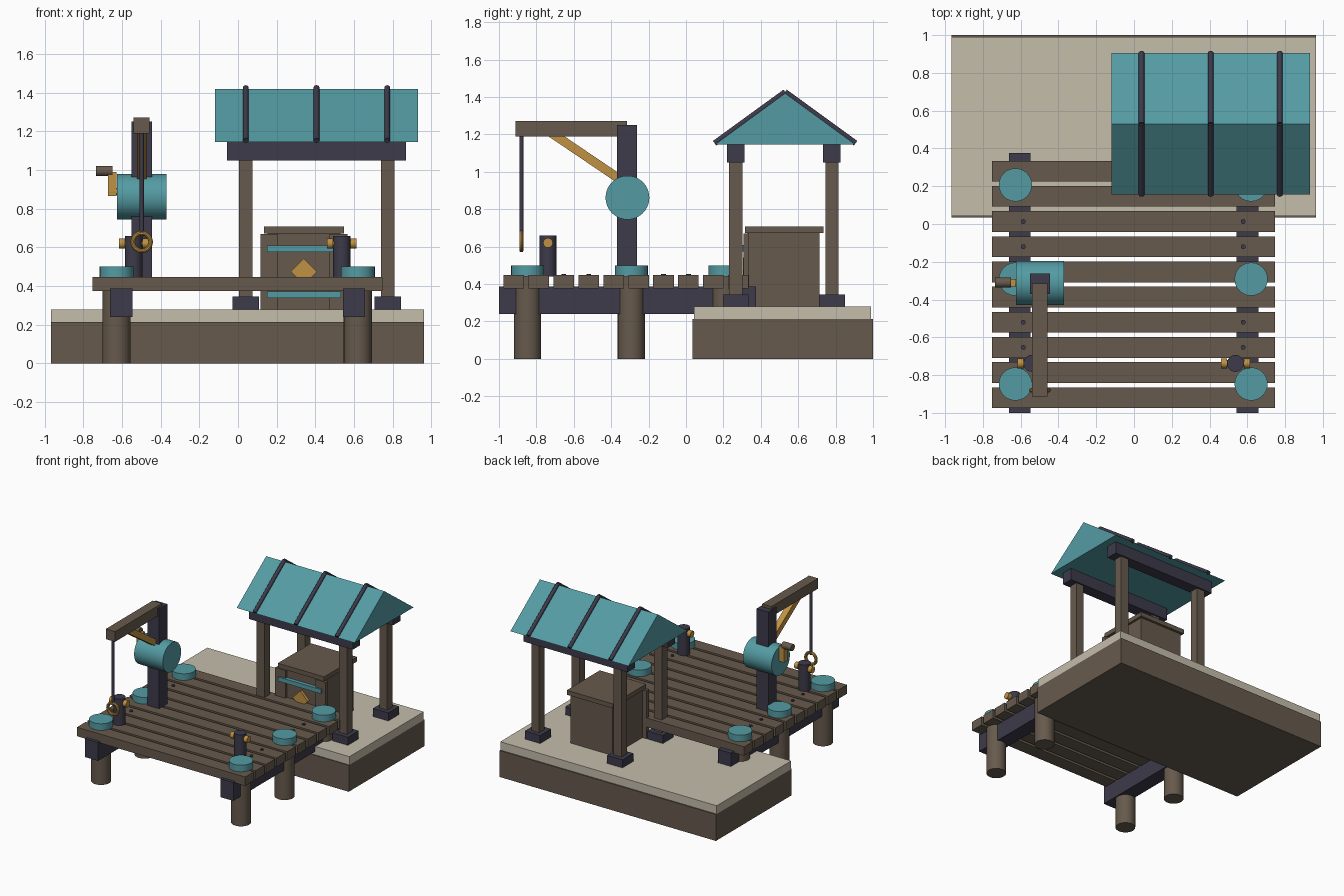
import bpy, math
from mathutils import Vector

if "Cube" in bpy.data.objects:
    bpy.data.objects.remove(bpy.data.objects["Cube"])


def material(name, rgb):
    m = bpy.data.materials.new(name)
    m.diffuse_color = (*rgb, 1)
    m.use_nodes = True
    m.node_tree.nodes["Principled BSDF"].inputs["Base Color"].default_value = m.diffuse_color
    return m


WOOD = material("brown wood", (0.135, 0.102, 0.074))
IRON = material("dark iron", (0.046, 0.043, 0.068))
TEAL = material("teal paint", (0.088, 0.33, 0.365))
GOLD = material("gold brass", (0.52, 0.285, 0.055))
STONE = material("pale stone", (0.56, 0.51, 0.41))


def finish(name, mat, smooth=False):
    o = bpy.context.object
    o.name = name
    o.data.materials.append(mat)
    if smooth:
        bpy.ops.object.shade_smooth_by_angle(angle=math.radians(35))
    return o


def box(name, mat, x, y, z):
    """Box from (min, max) pairs."""
    bpy.ops.mesh.primitive_cube_add(size=1, location=[sum(p) / 2 for p in (x, y, z)])
    bpy.context.object.scale = [p[1] - p[0] for p in (x, y, z)]
    bpy.ops.object.transform_apply(location=False, rotation=False, scale=True)
    return finish(name, mat)


def rod(name, mat, a, b, r, sides=24):
    """Cylinder between two points."""
    a, b = Vector(a), Vector(b)
    d = b - a
    bpy.ops.mesh.primitive_cylinder_add(vertices=sides, radius=r, depth=d.length, location=(a + b) / 2,
                                        rotation=d.to_track_quat('Z', 'Y').to_euler())
    return finish(name, mat, True)


def around(c, half):
    return (c - half, c + half)


# Quay block with stone paving
box("quay_base", WOOD, (-0.967, 0.963), (0.035, 1.0), (0, 0.213))
box("quay_paving", STONE, (-0.967, 0.963), (0.043, 0.99), (0.213, 0.28))

# Jetty deck: planks with bolts, bearers, piles with caps
for i in range(10):
    y = -0.92 + i * 0.1333
    box("deck_plank", WOOD, (-0.753, 0.747), around(y, 0.055), (0.375, 0.447))
    if i in (2, 3, 6, 7):
        for x in (-0.586, 0.578):
            rod("deck_bolt", IRON, (x, y, 0.44), (x, y, 0.455), 0.013, 10)
for x in (-0.605, 0.6):
    box("deck_bearer", IRON, around(x, 0.058), (-1.0, 0.375), (0.24, 0.388))
for x in (-0.628, 0.62):
    for y in (-0.847, -0.292, 0.207):
        rod("pile", WOOD, (x, y, 0), (x, y, 0.45), 0.073)
        rod("pile_cap", TEAL, (x, y, 0.44), (x, y, 0.5), 0.088)

# Mooring posts with brass cross pins
for x in (-0.54, 0.537):
    y, z = -0.738, 0.62
    rod("mooring_post", IRON, (x, y, 0.44), (x, y, 0.66), 0.045)
    rod("mooring_pin", GOLD, (x - 0.07, y, z), (x + 0.07, y, z), 0.017, 16)
    for s in (-1, 1):
        rod("mooring_knob", GOLD, (x + s * 0.045, y, z), (x + s * 0.076, y, z), 0.026, 16)

# Crane
box("crane_post", IRON, (-0.55, -0.445), (-0.37, -0.263), (0.44, 1.25))
box("crane_arm", WOOD, (-0.54, -0.458), (-0.912, -0.315), (1.19, 1.272))
brace = box("crane_brace", GOLD, around(-0.498, 0.024), around(-0.535, 0.25), around(1.083, 0.024))
brace.rotation_euler.x = -math.atan2(0.25, 0.37)
rod("winch_drum", TEAL, (-0.625, -0.313, 0.862), (-0.37, -0.313, 0.862), 0.117, 40)
rod("crank_axle", GOLD, (-0.67, -0.313, 0.89), (-0.615, -0.313, 0.89), 0.018, 16)
box("crank_arm", GOLD, (-0.672, -0.628), around(-0.31, 0.02), (0.865, 0.99))
rod("crank_handle", WOOD, (-0.735, -0.31, 0.995), (-0.65, -0.31, 0.995), 0.027, 16)
rod("crane_rope", IRON, (-0.498, -0.88, 0.66), (-0.498, -0.88, 1.2), 0.011, 12)
bpy.ops.mesh.primitive_torus_add(location=(-0.498, -0.88, 0.628), rotation=(math.pi / 2, 0, 0),
                                 major_radius=0.046, minor_radius=0.012,
                                 major_segments=28, minor_segments=10)
finish("hook_ring", GOLD, True)

# Shelter frame
for y in (0.266, 0.78):
    for x in (0.04, 0.774):
        box("shelter_foot", IRON, around(x, 0.068), around(y, 0.069), (0.28, 0.345))
        box("shelter_post", WOOD, around(x, 0.035), around(y, 0.035), (0.34, 1.06))
    box("shelter_beam", IRON, (-0.057, 0.87), around(y, 0.047), (1.05, 1.146))

# Gable roof as a closed prism
ends = [(y, z) for y, z in ((0.155, 1.146), (0.905, 1.146), (0.53, 1.42))]
verts = [(x, y, z) for x in (-0.12, 0.932) for y, z in ends]
mesh = bpy.data.meshes.new("roof")
mesh.from_pydata(verts, [], [(0, 2, 1), (3, 4, 5), (0, 1, 4, 3), (1, 2, 5, 4), (2, 0, 3, 5)])
mesh.materials.append(TEAL)
bpy.context.collection.objects.link(bpy.data.objects.new("roof", mesh))
for x in (0.04, 0.406, 0.772):
    for y in (0.153, 0.907):
        rod("roof_rib", IRON, (x, y, 1.153), (x, 0.53, 1.427), 0.015, 12)

# Storage chest under the shelter
box("chest_body", WOOD, (0.153, 0.53), (0.328, 0.715), (0.28, 0.68))
box("chest_lid", WOOD, (0.135, 0.548), (0.315, 0.735), (0.672, 0.708))
for x in (0.162, 0.52):
    box("chest_corner", WOOD, around(x, 0.046), (0.308, 0.338), (0.28, 0.67))
for z in (0.355, 0.592):
    box("chest_band", TEAL, (0.15, 0.532), (0.295, 0.326), around(z, 0.017))
plate = box("chest_diamond", GOLD, around(0.341, 0.048), (0.305, 0.33), around(0.475, 0.048))
plate.rotation_euler.y = math.pi / 4
